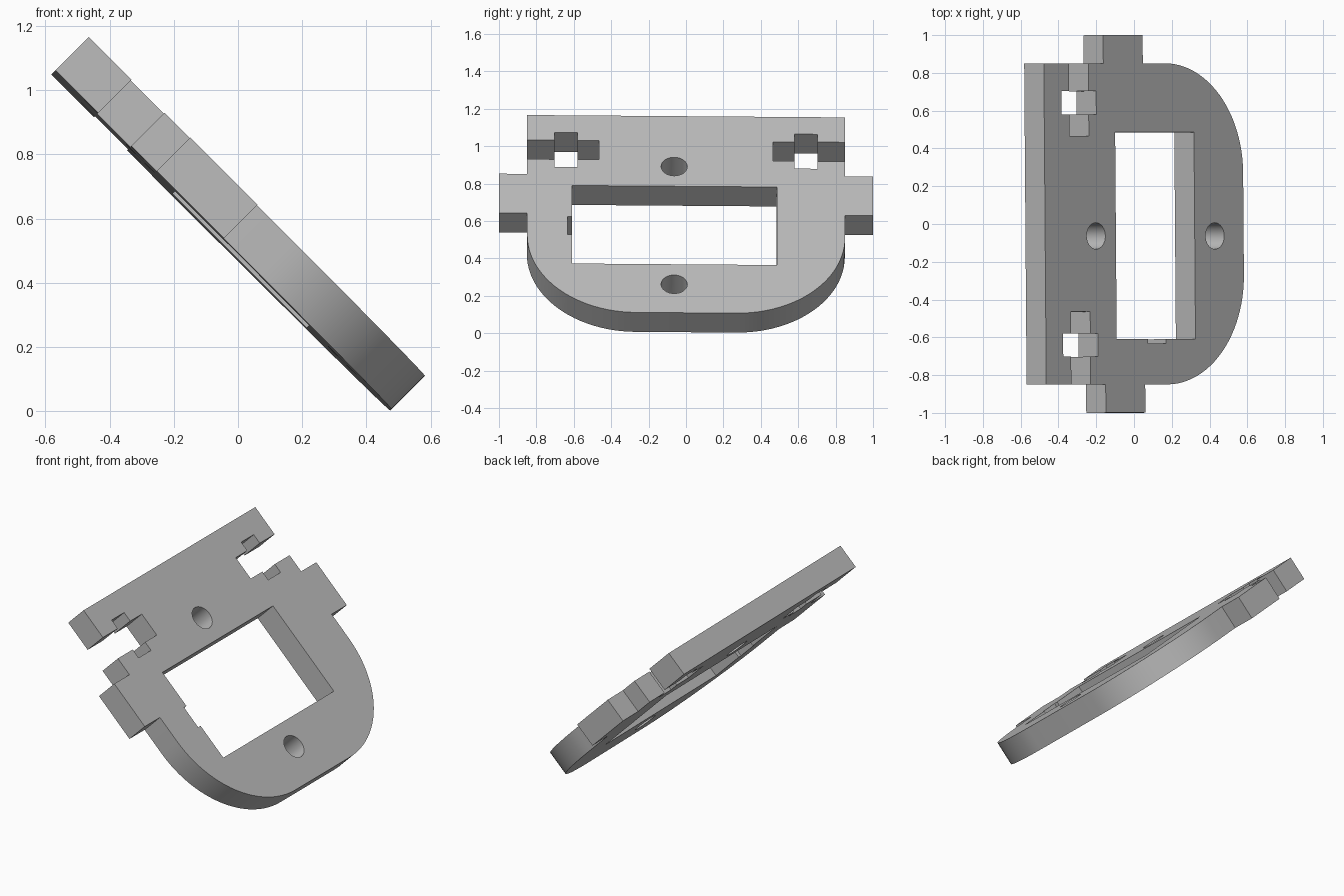
import bpy, math
from mathutils import Matrix, Vector

cube = bpy.data.objects.get("Cube")
if cube:
    bpy.data.objects.remove(cube, do_unlink=True)

THICK = 0.147
TOP, BOTTOM = -1.153, 0.333     # plate ends along the slope
SIDE, TAB = 0.85, 1.0           # half widths
RADIUS = 0.58                   # lower corner rounding

grey = bpy.data.materials.new("plain grey")
grey.use_nodes = True
colour = (0.5, 0.5, 0.5, 1)
grey.diffuse_color = colour
grey.node_tree.nodes["Principled BSDF"].inputs["Base Color"].default_value = colour


def arc(cu, cv, r, a0, a1, n):
    """Points on a circular arc, angles in degrees."""
    angles = [math.radians(a0 + (a1 - a0) * i / n) for i in range(n + 1)]
    return [(cu + r * math.cos(a), cv + r * math.sin(a)) for a in angles]


# One half of the outline: top edge, bolt slot with nut pocket, side tab, round corner
half = [(TOP, SIDE),
        (-0.965, SIDE), (-0.965, 0.703), (-1.024, 0.703), (-1.024, 0.58),
        (-0.965, 0.58), (-0.965, 0.465), (-0.82, 0.465), (-0.82, 0.58),
        (-0.763, 0.58), (-0.763, 0.703), (-0.82, 0.703), (-0.82, SIDE),
        (-0.708, SIDE), (-0.708, TAB), (-0.412, TAB), (-0.412, SIDE)]
half += arc(BOTTOM - RADIUS, SIDE - RADIUS, RADIUS, 90, 0, 24)
outline = half + [(u, -v) for u, v in reversed(half)]

# Rectangular window with a small notch in one end
window = [(-0.623, 0.485), (-0.033, 0.485), (-0.033, -0.61), (-0.253, -0.61),
          (-0.253, -0.634), (-0.39, -0.634), (-0.39, -0.61), (-0.623, -0.61)]

# Two screw holes
holes = [arc(u, -0.064, 0.07, 0, 360, 32)[:-1] for u in (-0.772, 0.118)]

# Filled flat profile, extruded to the plate thickness
curve = bpy.data.curves.new("mounting_plate", "CURVE")
curve.dimensions = "2D"
curve.fill_mode = "BOTH"
curve.extrude = THICK / 2
for loop in [outline, window] + holes:
    spline = curve.splines.new("POLY")
    spline.points.add(len(loop) - 1)
    for point, (u, v) in zip(spline.points, loop):
        point.co = (u, v, 0, 1)
    spline.use_cyclic_u = True
plate = bpy.data.objects.new("mounting_plate", curve)
bpy.context.collection.objects.link(plate)

# Lean the plate on the slope, with a very slight sideways tilt
along = Vector((1, 0, -1)).normalized()
across = Vector((-0.0075, 1, -0.0075)).normalized()
normal = along.cross(across)
lean = Matrix((along, across, normal)).transposed().to_4x4()
plate.matrix_world = Matrix.Translation(Vector((1, 0, 1)).normalized() * 0.4135) @ lean

# Turn into a welded mesh with crisp edges
bpy.ops.object.select_all(action="DESELECT")
plate.select_set(True)
bpy.context.view_layer.objects.active = plate
bpy.ops.object.convert(target="MESH")
plate = bpy.context.object
plate.name = "mounting_plate"
bpy.ops.object.mode_set(mode="EDIT")
bpy.ops.mesh.select_all(action="SELECT")
bpy.ops.mesh.remove_doubles(threshold=0.0005)
bpy.ops.mesh.normals_make_consistent(inside=False)
bpy.ops.object.mode_set(mode="OBJECT")
plate.data.materials.clear()
plate.data.materials.append(grey)
bpy.ops.object.shade_smooth_by_angle(angle=math.radians(30))
